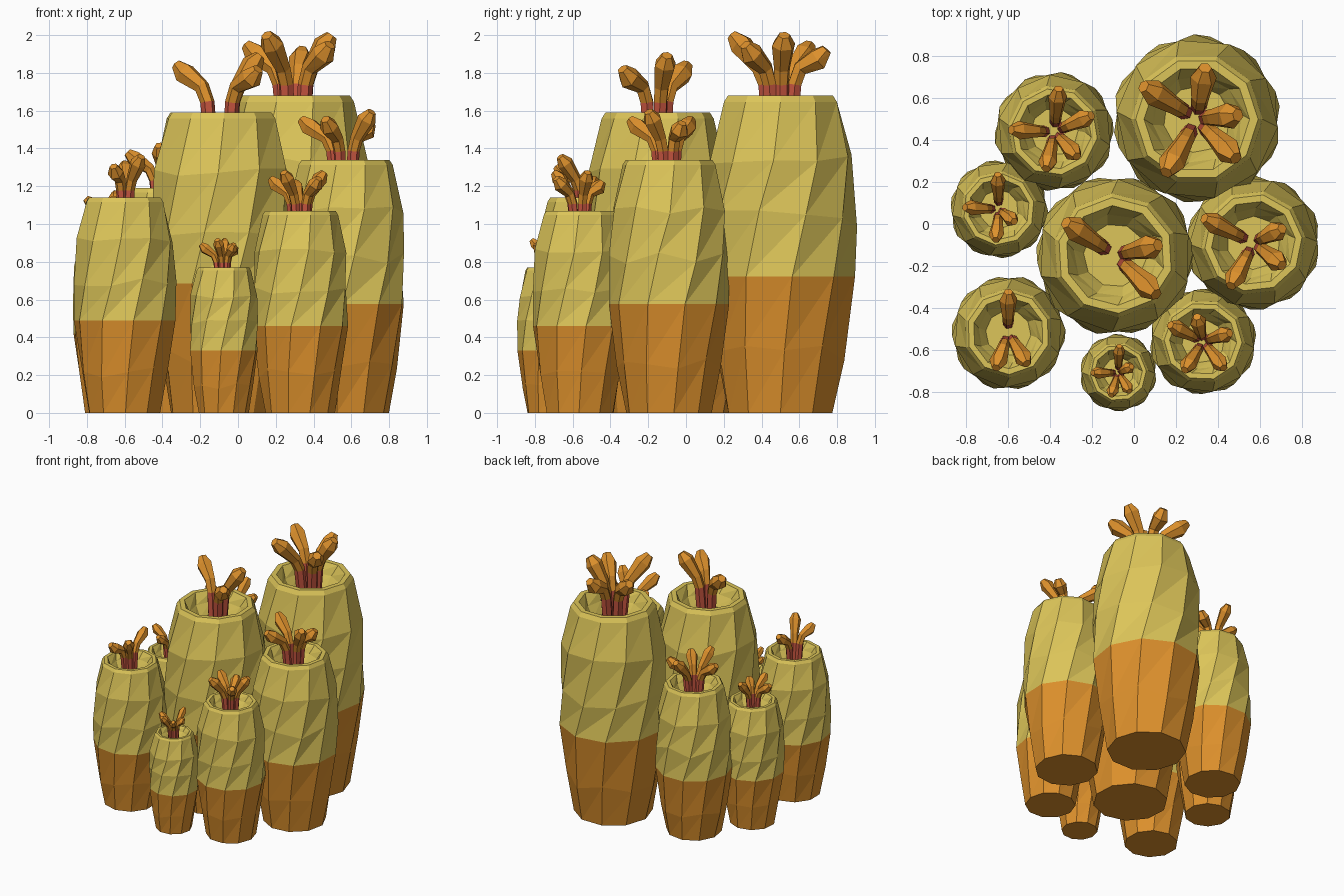
import bpy, bmesh, math, random
from mathutils import Vector

if "Cube" in bpy.data.objects:
    bpy.data.objects.remove(bpy.data.objects["Cube"])

random.seed(4)


def material(name, rgb):
    m = bpy.data.materials.new(name)
    m.diffuse_color = (*rgb, 1)
    m.use_nodes = True
    m.node_tree.nodes["Principled BSDF"].inputs["Base Color"].default_value = m.diffuse_color
    return m


YELLOW = material("olive_yellow", (0.72, 0.56, 0.10))
ORANGE = material("orange", (0.72, 0.28, 0.025))
RED = material("coral_red", (0.56, 0.09, 0.05))


def finish(bm, name, mats):
    bmesh.ops.recalc_face_normals(bm, faces=bm.faces)
    me = bpy.data.meshes.new(name)
    bm.to_mesh(me)
    bm.free()
    for m in mats:
        me.materials.append(m)
    bpy.context.collection.objects.link(bpy.data.objects.new(name, me))


def skin(bm, rings, slots):
    """Join successive vertex rings with triangles, then cap both ends."""
    n = len(rings[0])
    for a, b, slot in zip(rings, rings[1:], slots):
        for i in range(n):
            j = (i + 1) % n
            for tri in ((a[i], a[j], b[j]), (a[i], b[j], b[i])):
                bm.faces.new(tri).material_index = slot
    bm.faces.new(rings[0]).material_index = slots[0]
    bm.faces.new(rings[-1]).material_index = slots[-1]


# Barrel profile as fractions of rim height: radius, z, twist, jitter
PROFILE = [(0.172, 0, 0, 0), (0.205, 0.19, 0.1, 0.03), (0.238, 0.43, 0.25, 0),
           (0.238, 0.61, 0.55, 0.03), (0.230, 0.80, 0.85, 0.015),
           (0.187, 0.98, 1.0, 0), (0.174, 1.0, 1.0, 0),
           (0.150, 1.0, 1.0, 0), (0.125, 0.95, 1.2, 0), (0.095, 0.90, 1.3, 0)]


def barrel(name, x, y, h, turn):
    bm = bmesh.new()
    n = 10
    rings = []
    for r, z, tw, jit in PROFILE:
        ring = []
        for i in range(n):
            a = turn + (i + tw) * math.tau / n
            rr = r * h * (1 + random.uniform(-0.6, 0.6) * jit)
            zz = h * (z + random.uniform(-1, 1) * jit)
            ring.append(bm.verts.new((x + rr * math.cos(a), y + rr * math.sin(a), zz)))
        rings.append(ring)
    skin(bm, rings, [1, 1] + [0] * 7)
    finish(bm, name, [YELLOW, ORANGE])


def tentacles(name, x, y, h, tips):
    bm = bmesh.new()
    for k, (tx, ty) in enumerate(tips):
        d = Vector((tx - x, ty - y, 0))
        top = h * (1.165, 1.195, 1.15)[k % 3]
        # Path: share of reach, z, radius
        path = [(0.22, 0.89 * h, 0.023), (0.30, 1.035 * h, 0.024),
                (0.42, 1.085 * h, 0.026), (0.80, top - 0.035 * h, 0.038),
                (0.98, top - 0.005 * h, 0.019)]
        pts = [Vector((x, y, 0)) + d * s + Vector((0, 0, z)) for s, z, _ in path]
        side = Vector((-d.y, d.x, 0)).normalized()
        rings = []
        for i, p in enumerate(pts):
            t = (pts[min(i + 1, 4)] - pts[max(i - 1, 0)]).normalized()
            up = t.cross(side)
            r = path[i][2] * h
            rings.append([bm.verts.new(p + r * (side * math.cos(a) + up * math.sin(a)))
                          for a in (j * math.tau / 6 + 0.2 for j in range(6))])
        skin(bm, rings, [1, 0, 0, 0])
    finish(bm, name, [ORANGE, RED])


# Each tube: place, centre, rim height, tentacle tip positions
TUBES = [
    ("back_right", 0.30, 0.50, 1.68,
     [(0.04, 0.66), (0.50, 0.52), (0.34, 0.75), (0.49, 0.31), (0.15, 0.24)]),
    ("centre", -0.09, -0.15, 1.59, [(-0.33, 0.01), (0.12, -0.10), (0.11, -0.34)]),
    ("right", 0.57, -0.09, 1.34,
     [(0.33, 0.03), (0.71, -0.20), (0.71, -0.02), (0.46, -0.30)]),
    ("back_left", -0.38, 0.44, 1.19,
     [(-0.59, 0.45), (-0.36, 0.65), (-0.20, 0.52), (-0.27, 0.32), (-0.42, 0.26)]),
    ("left", -0.645, 0.07, 0.98,
     [(-0.81, 0.08), (-0.65, 0.24), (-0.57, 0.01), (-0.66, -0.08)]),
    ("front_right", 0.33, -0.56, 1.07,
     [(0.17, -0.48), (0.46, -0.52), (0.30, -0.44), (0.43, -0.69), (0.24, -0.70)]),
    ("front_left", -0.60, -0.52, 1.14,
     [(-0.60, -0.32), (-0.51, -0.67), (-0.66, -0.69)]),
    ("front_small", -0.075, -0.71, 0.77,
     [(-0.20, -0.71), (-0.07, -0.58), (-0.01, -0.68), (-0.02, -0.80), (-0.11, -0.82)]),
]

for k, (place, x, y, h, tips) in enumerate(TUBES):
    barrel(place + "_tube", x, y, h, 0.37 * k)
    tentacles(place + "_tentacles", x, y, h, tips)
